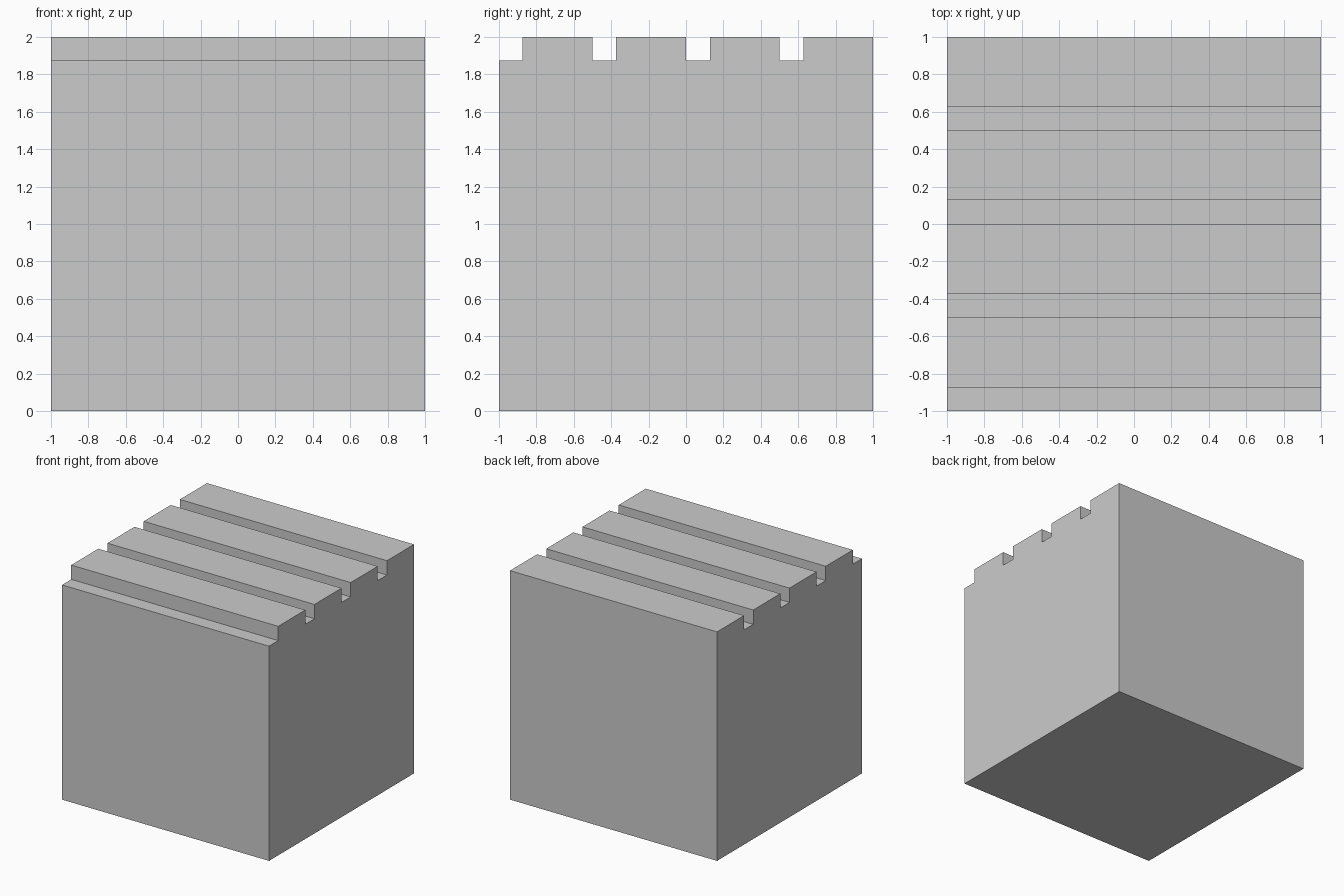
import bpy
import bmesh

if "Cube" in bpy.data.objects:
    bpy.data.objects.remove(bpy.data.objects["Cube"])

GROOVE_WIDTH = 0.127
FLOOR_Z = 1.875
PITCH = 0.5

# Side profile (y, z): bottom edge, then a stepped top of four grooves and ribs
profile = [(1, 0), (-1, 0)]
for i in range(4):
    start = -1 + i * PITCH
    if i:
        profile.append((start, 2))
    profile += [(start, FLOOR_Z), (start + GROOVE_WIDTH, FLOOR_Z), (start + GROOVE_WIDTH, 2)]
profile.append((1, 2))

# Grooved block: extrude the profile across the full width in x
bm = bmesh.new()
face = bm.faces.new([bm.verts.new((-1, y, z)) for y, z in profile])
result = bmesh.ops.extrude_face_region(bm, geom=[face], use_keep_orig=True)
moved = [v for v in result["geom"] if isinstance(v, bmesh.types.BMVert)]
bmesh.ops.translate(bm, verts=moved, vec=(2, 0, 0))
bmesh.ops.recalc_face_normals(bm, faces=bm.faces)

mesh = bpy.data.meshes.new("grooved_block")
bm.to_mesh(mesh)
bm.free()
block = bpy.data.objects.new("grooved_block", mesh)
bpy.context.collection.objects.link(block)
